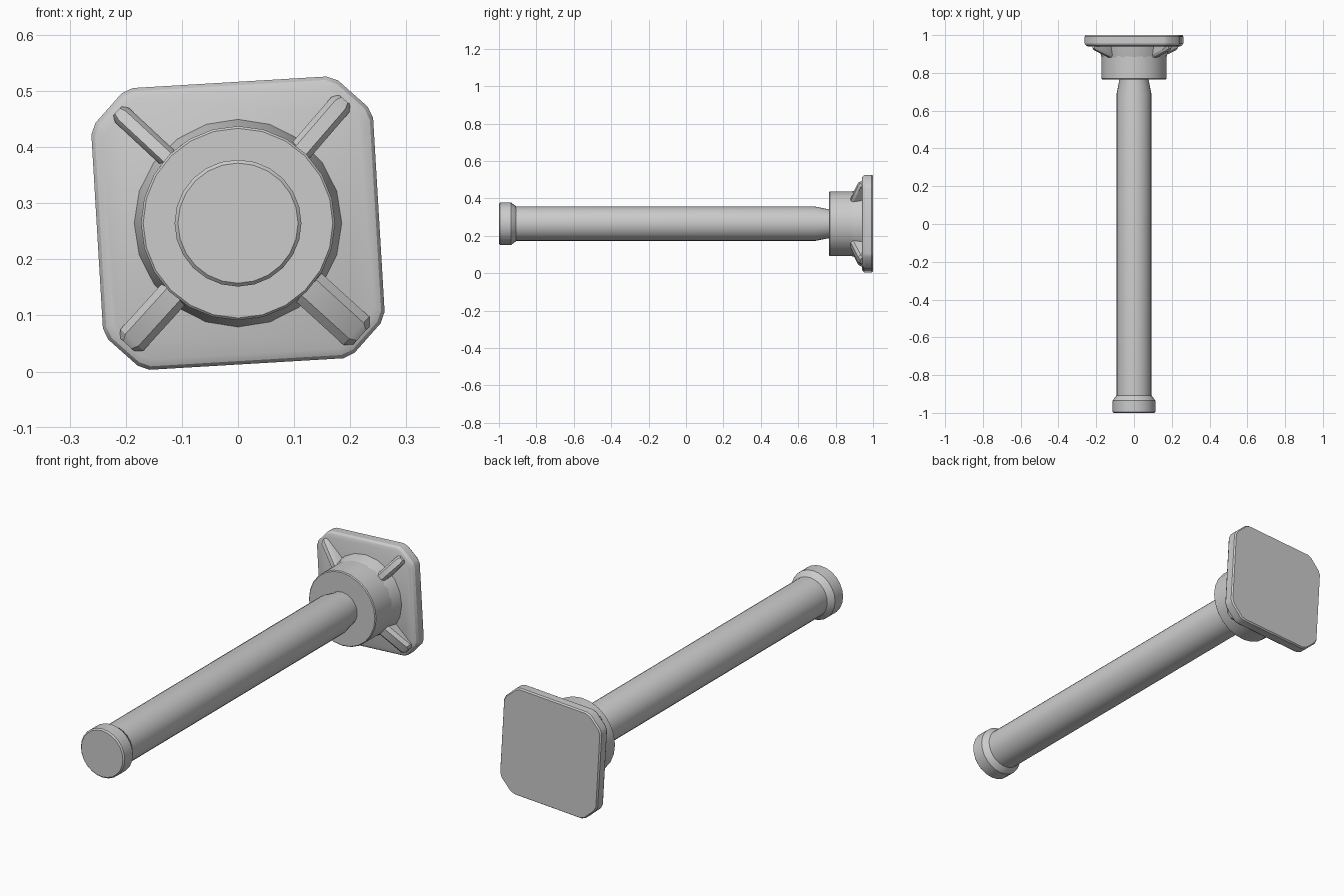
import bpy, bmesh
from math import cos, sin, radians, pi, atan2
from mathutils import Vector

if "Cube" in bpy.data.objects:
    bpy.data.objects.remove(bpy.data.objects["Cube"])

CZ = 0.2645  # height of the long axis


def loft(name, rings, angle=30):
    """Skin a closed solid through rings of equal point count."""
    bm = bmesh.new()
    loops = [[bm.verts.new(p) for p in ring] for ring in rings]
    n = len(loops[0])
    for a, b in zip(loops, loops[1:]):
        for i in range(n):
            j = (i + 1) % n
            bm.faces.new((a[i], a[j], b[j], b[i]))
    bm.faces.new(loops[0])
    bm.faces.new(loops[-1])
    bmesh.ops.recalc_face_normals(bm, faces=bm.faces[:])
    me = bpy.data.meshes.new(name)
    bm.to_mesh(me)
    bm.free()
    ob = bpy.data.objects.new(name, me)
    bpy.context.collection.objects.link(ob)
    bpy.ops.object.select_all(action='DESELECT')
    ob.select_set(True)
    bpy.context.view_layer.objects.active = ob
    bpy.ops.object.shade_smooth_by_angle(angle=radians(angle))
    return ob


def lathe(name, profile, sides):
    """Turn a (y, radius) profile around the long axis."""
    rings = [[(r * cos(2 * pi * i / sides), y, CZ + r * sin(2 * pi * i / sides))
              for i in range(sides)] for y, r in profile]
    return loft(name, rings)


# Shaft with slightly tapered end entering the collar
lathe("shaft", [(-0.93, 0.092), (0.69, 0.092), (0.76, 0.078), (0.80, 0.078)], 28)

# End knob
lathe("end_knob", [(-1.0, 0.107), (-0.994, 0.113), (-0.935, 0.113),
                   (-0.91, 0.095), (-0.905, 0.088)], 24)

# Collar and its flared skirt
lathe("collar", [(0.765, 0.169), (0.769, 0.173), (0.95, 0.173)], 24)
lathe("collar_skirt", [(0.88, 0.172), (0.90, 0.177), (0.95, 0.187)], 20)

# Square plate with clipped corners, tilted a little about the axis
H, C, T = 0.2515, 0.185, radians(3.4)


def plate_ring(y, inset):
    h, c = H - inset, C - inset * 0.45
    base = [(h, -c), (h, c), (c, h), (-c, h), (-h, c), (-h, -c), (-c, -h), (c, -h)]
    ring = []
    for i, p in enumerate(base):  # soften each corner with two points
        p, a, b = Vector(p), Vector(base[i - 1]), Vector(base[(i + 1) % 8])
        for q in (a, b):
            v = p + (q - p).normalized() * 0.012
            ring.append((v.x * cos(T) - v.y * sin(T), y,
                         CZ + v.x * sin(T) + v.y * cos(T)))
    return ring


loft("base_plate", [plate_ring(y, i) for y, i in
                    ((0.94, 0.018), (0.946, 0.006), (0.956, 0.0),
                     (0.993, 0.0), (1.0, 0.005))], 25)

# Sloping ribs running to the plate corners: end point and width
ribs = {"upper_left": (-0.215, 0.20, 0.036), "upper_right": (0.19, 0.22, 0.042),
        "lower_left": (-0.197, -0.217, 0.056), "lower_right": (0.22, -0.20, 0.068)}
for side, (ex, ez, w) in ribs.items():
    ang = atan2(ez, ex)
    reach = (ex * ex + ez * ez) ** 0.5

    def section(r, top, width):
        pts = [(-0.5, 0.95), (-0.5, top + 0.014), (-0.28, top),
               (0.28, top), (0.5, top + 0.014), (0.5, 0.95)]
        return [(r * cos(ang) - s * width * sin(ang), y,
                 CZ + r * sin(ang) + s * width * cos(ang)) for s, y in pts]

    loft("rib_" + side, [section(0.14, 0.878, w), section(0.17, 0.88, w),
                         section(reach - 0.012, 0.92, w),
                         section(reach, 0.93, w * 0.65)])
